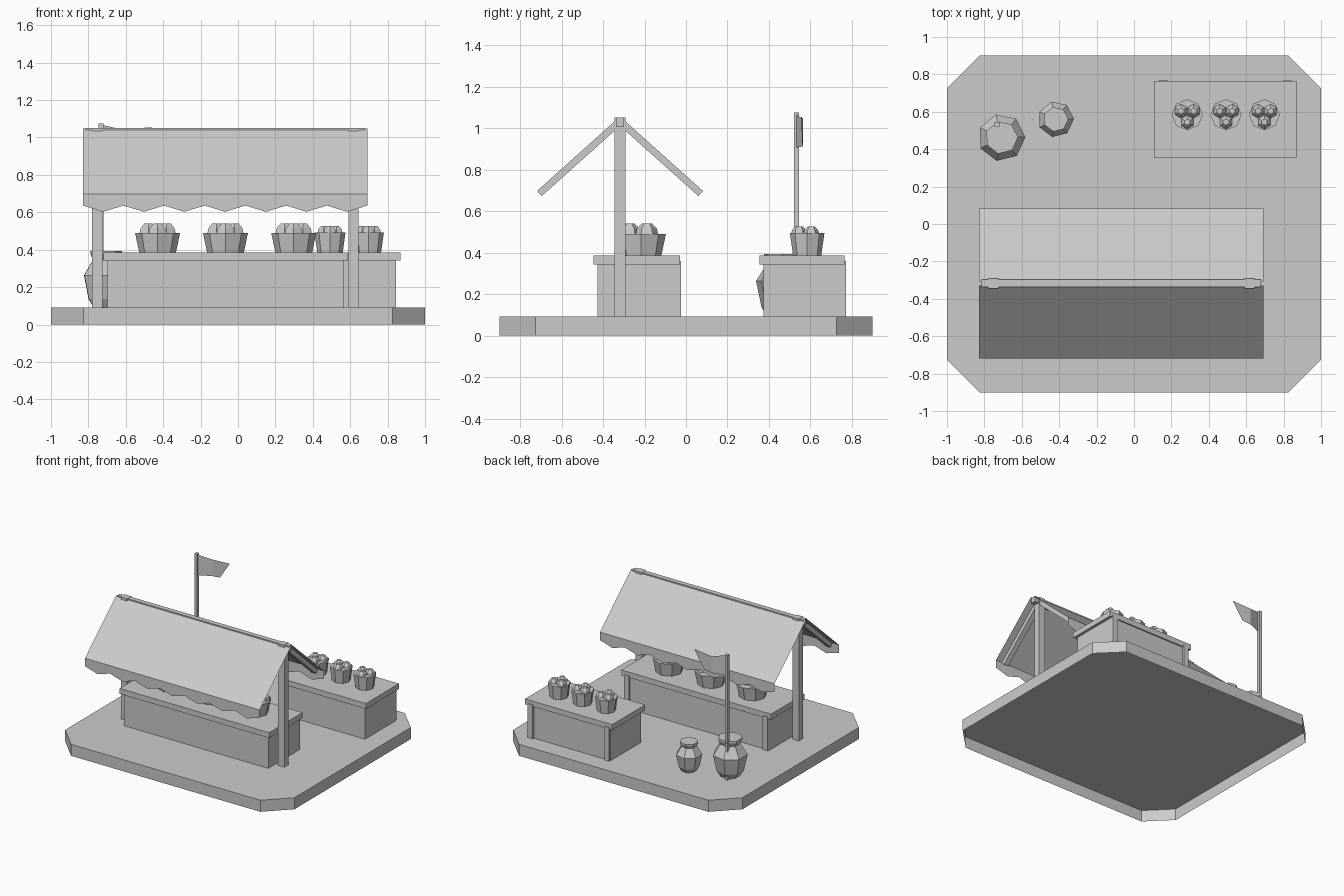
import bpy, bmesh, math

cube = bpy.data.objects.get("Cube")
if cube:
    bpy.data.objects.remove(cube, do_unlink=True)

grey = bpy.data.materials.new("plain_grey")
grey.use_nodes = True
colour = (0.6, 0.6, 0.6, 1)
grey.diffuse_color = colour
grey.node_tree.nodes["Principled BSDF"].inputs["Base Color"].default_value = colour


def finish(name, bm, closed=True):
    if closed:
        bmesh.ops.recalc_face_normals(bm, faces=bm.faces)
    mesh = bpy.data.meshes.new(name)
    bm.to_mesh(mesh)
    bm.free()
    mesh.materials.append(grey)
    obj = bpy.data.objects.new(name, mesh)
    bpy.context.collection.objects.link(obj)
    return obj


def prism(name, outline, offset, open_base=False):
    """Extrude a flat outline of 3D points along an offset."""
    bm = bmesh.new()
    face = bm.faces.new([bm.verts.new(p) for p in outline])
    ext = bmesh.ops.extrude_face_region(bm, geom=[face], use_keep_orig=True)
    verts = [g for g in ext["geom"] if isinstance(g, bmesh.types.BMVert)]
    bmesh.ops.translate(bm, verts=verts, vec=offset)
    bmesh.ops.recalc_face_normals(bm, faces=bm.faces)
    if open_base:
        base = [f for f in bm.faces if f.normal.z < -0.9]
        bmesh.ops.delete(bm, geom=base, context="FACES_ONLY")
    return finish(name, bm, closed=False)


def box(name, x0, x1, y0, y1, z0, z1):
    outline = [(x0, y0, z0), (x1, y0, z0), (x1, y1, z0), (x0, y1, z0)]
    return prism(name, outline, (0, 0, z1 - z0))


def lathe(name, profile, sides, loc, scale=1.0, spin=0.0):
    """Stack rings of (radius, height) into a faceted closed solid."""
    bm = bmesh.new()
    rings = []
    for r, z in profile:
        angles = [spin + math.tau * i / sides for i in range(sides)]
        rings.append([bm.verts.new((loc[0] + scale * r * math.cos(a),
                                    loc[1] + scale * r * math.sin(a),
                                    loc[2] + scale * z)) for a in angles])
    for low, high in zip(rings, rings[1:]):
        for i in range(sides):
            j = (i + 1) % sides
            bm.faces.new((low[i], low[j], high[j], high[i]))
    bm.faces.new(rings[0][::-1])
    bm.faces.new(rings[-1])
    return finish(name, bm)


def sheet(name, *rows):
    """Thin cloth spanned between matching rows of points, top row first."""
    bm = bmesh.new()
    grid = [[bm.verts.new(p) for p in row] for row in rows]
    for a, b in zip(grid, grid[1:]):
        for i in range(len(a) - 1):
            bm.faces.new((b[i], b[i + 1], a[i + 1], a[i]))
    return finish(name, bm, closed=False)


# Ground slab with clipped corners, a hollow shell open underneath
FLOOR = 0.091
corners = [(1, -0.725), (1, 0.725), (0.825, 0.9), (-0.825, 0.9),
           (-1, 0.725), (-1, -0.725), (-0.825, -0.9), (0.825, -0.9)]
prism("ground_slab", [(x, y, 0) for x, y in corners], (0, 0, FLOOR), open_base=True)

# Counters: body, top board and two legs at the back
TOP = 0.386


def counter(name, x0, x1, y0, y1):
    box(name + "_top", x0, x1, y0, y1, 0.343, TOP)
    box(name + "_body", x0 + 0.022, x1 - 0.022, y0 + 0.02, y1 - 0.01, FLOOR, 0.345)
    for side, lx in (("right", x0 + 0.025), ("left", x1 - 0.07)):
        box(f"{name}_leg_{side}", lx, lx + 0.045, y1 - 0.04, y1 + 0.005, FLOOR, 0.358)


counter("main_counter", -0.72, 0.585, -0.446, -0.03)
counter("side_counter", 0.108, 0.868, 0.354, 0.765)


# Baskets filled with three round goods
def basket(name, x, y, radius, height, top):
    lathe(name, [(radius * 0.82, 0), (radius, height)], 8, (x, y, TOP))
    size = radius * 0.46
    ball = [(0.5, -0.87), (0.87, -0.5), (1, 0), (0.87, 0.5), (0.45, 0.95)]
    for i in range(3):
        a = math.radians(30 + 120 * i)
        spot = (x + radius * 0.47 * math.cos(a), y + radius * 0.47 * math.sin(a), top - size)
        lathe(f"{name}_goods_{i + 1}", ball, 6, spot, size, math.radians(30))


for i, x in enumerate((-0.43, -0.067, 0.298)):
    basket(f"main_basket_{i + 1}", x, -0.217, 0.12, 0.103, 0.543)
for i, x in enumerate((0.285, 0.492, 0.697)):
    basket(f"side_basket_{i + 1}", x, 0.584, 0.083, 0.107, 0.528)

# Posts that carry the roof
POSTS = (("right", -0.78), ("left", 0.59))
for side, x in POSTS:
    box("roof_post_" + side, x, x + 0.055, -0.345, -0.292, FLOOR, 1.052)

# Cloth roof on rafters, each slope ending in a zigzag valance
X0, X1, RIDGE = -0.83, 0.692, -0.318
TEETH = 7
for side, s in (("front", -1), ("back", 1)):
    # Columns run so that the cloth faces outward on both slopes
    xs = [X0 + (X1 - X0) * i / (2 * TEETH) for i in range(2 * TEETH + 1)][::-s]
    eave = RIDGE + s * 0.402
    cloth_top = [(x, RIDGE + s * 0.01, 1.049) for x in xs]
    cloth_eave = [(x, eave, 0.699) for x in xs]
    hem = [(x, eave, 0.603 if i % 2 else 0.636) for i, x in enumerate(xs)]
    sheet("roof_cloth_" + side, cloth_top, cloth_eave, hem)
    section = [(0.015, 1.042), (0.4, 0.697), (0.378, 0.672), (0, 1.01)]
    for end, x in POSTS:
        outline = [(x + 0.007, RIDGE + s * d, z) for d, z in section]
        prism(f"rafter_{side}_{end}", outline, (0.041, 0, 0))

# Ridge beam along the top
box("ridge_beam", -0.815, 0.68, -0.337, -0.298, 1.005, 1.05)

# Clay pots
pot = [(0.07, 0), (0.1, 0.045), (0.127, 0.172), (0.074, 0.255), (0.088, 0.285), (0.088, 0.301)]
lathe("large_pot", pot, 7, (-0.708, 0.462, FLOOR), 1.0, 0.02)
lathe("small_pot", pot, 7, (-0.418, 0.56, FLOOR), 0.76, 0.02)

# Flag on its pole
box("flag_pole", -0.745, -0.72, 0.52, 0.545, FLOOR, 1.075)
sheet("flag", [(-0.72, 0.532, 1.065), (-0.62, 0.565, 1.043), (-0.46, 0.555, 1.055)],
      [(-0.72, 0.532, 0.905), (-0.62, 0.565, 0.912), (-0.55, 0.5605, 0.92)])
